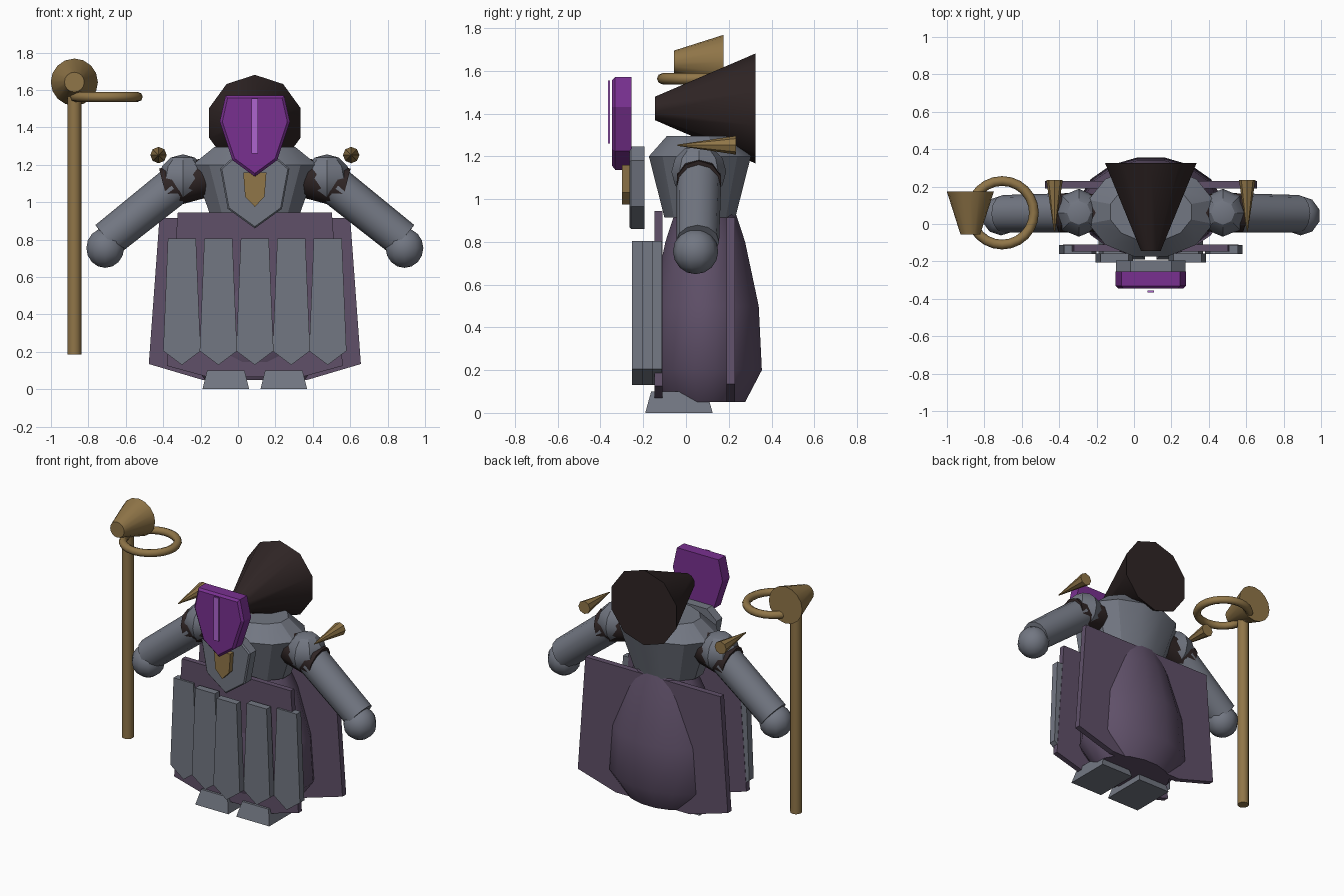
import bpy, bmesh, math
from mathutils import Vector

cube = bpy.data.objects.get("Cube")
if cube:
    bpy.data.objects.remove(cube, do_unlink=True)

CX = 0.09      # middle line of the body
ARM_Y = 0.06   # depth of arms and staff


def material(name, rgb):
    m = bpy.data.materials.new(name)
    m.use_nodes = True
    m.diffuse_color = (*rgb, 1)
    m.node_tree.nodes["Principled BSDF"].inputs["Base Color"].default_value = (*rgb, 1)
    return m


STEEL = material("steel grey", (0.17, 0.185, 0.225))
CLOTH = material("dusky purple", (0.115, 0.08, 0.14))
MASK = material("bright purple", (0.19, 0.03, 0.28))
GLOW = material("pale violet", (0.42, 0.13, 0.62))
GOLD = material("old gold", (0.28, 0.18, 0.065))
DARK = material("dark brown", (0.028, 0.018, 0.018))


def finish(name, bm, mat, smooth=None):
    bmesh.ops.recalc_face_normals(bm, faces=bm.faces)
    me = bpy.data.meshes.new(name)
    bm.to_mesh(me)
    bm.free()
    me.materials.append(mat)
    ob = bpy.data.objects.new(name, me)
    bpy.context.collection.objects.link(ob)
    if smooth:
        bpy.ops.object.select_all(action='DESELECT')
        bpy.context.view_layer.objects.active = ob
        ob.select_set(True)
        bpy.ops.object.shade_smooth_by_angle(angle=math.radians(smooth))
    return ob


def plate(name, half, mat, x, y0, y1, bevel=0):
    """Extrude a mirrored outline, given as (half width, height), from y0 to y1."""
    outline = half + [(-w, z) for w, z in reversed(half) if w > 0]
    bm = bmesh.new()
    front = bm.faces.new([bm.verts.new((x + w, y0, z)) for w, z in outline])
    ext = bmesh.ops.extrude_face_region(bm, geom=[front])
    verts = [v for v in ext["geom"] if isinstance(v, bmesh.types.BMVert)]
    bmesh.ops.translate(bm, verts=verts, vec=(0, y1 - y0, 0))
    if bevel:
        rim = [e for e in bm.edges if all(abs(v.co.y - y0) < 1e-5 for v in e.verts)]
        bmesh.ops.bevel(bm, geom=rim, offset=bevel, segments=1, affect='EDGES')
    return finish(name, bm, mat)


def lathe(name, rings, mat, y, stretch, sides, smooth=None):
    """Stack elliptical rings, given as (depth radius, height)."""
    bm = bmesh.new()
    loops = []
    for r, z in rings:
        angles = [2 * math.pi * (i + 0.5) / sides for i in range(sides)]
        loops.append([bm.verts.new((CX + r * stretch * math.sin(a), y - r * math.cos(a), z))
                      for a in angles])
    for low, high in zip(loops, loops[1:]):
        for i in range(sides):
            j = (i + 1) % sides
            bm.faces.new((low[i], low[j], high[j], high[i]))
    bm.faces.new(loops[0])
    bm.faces.new(loops[-1])
    return finish(name, bm, mat, smooth)


def rod(name, a, b, r1, r2, sides, mat, smooth=None):
    a, b = Vector(a), Vector(b)
    bm = bmesh.new()
    bmesh.ops.create_cone(bm, cap_ends=True, segments=sides, radius1=r1, radius2=r2,
                          depth=(b - a).length)
    turn = (b - a).to_track_quat('Z', 'Y').to_matrix().to_4x4()
    bmesh.ops.transform(bm, matrix=turn, verts=bm.verts)
    bmesh.ops.translate(bm, verts=bm.verts, vec=(a + b) / 2)
    return finish(name, bm, mat, smooth)


def ball(name, centre, r, u, v, mat, smooth=None):
    bm = bmesh.new()
    bmesh.ops.create_uvsphere(bm, u_segments=u, v_segments=v, radius=r)
    bmesh.ops.translate(bm, verts=bm.verts, vec=centre)
    return finish(name, bm, mat, smooth)


# Robe and torso
lathe("robe", [(0.19, 0.05), (0.27, 0.2), (0.255, 0.5), (0.19, 0.8), (0.14, 0.95)],
      CLOTH, 0.09, 1.43, 16, 40)
lathe("torso", [(0.172, 0.915), (0.247, 1.2), (0.16, 1.295)], STEEL, 0.065, 1.4, 12, 25)

# Robe panels behind and in front
plate("back_panel", [(0.51, 0.915), (0.567, 0.135), (0.28, 0.05)], CLOTH, CX, 0.19, 0.23)
plate("front_panel", [(0.412, 0.945), (0.47, 0.125), (0.25, 0.065)], CLOTH, CX, -0.147, -0.11)

# Five hanging armour strips, stepping back from the middle
for i in range(-2, 3):
    y = -0.252 + 0.046 * abs(i)
    plate(f"skirt_strip_{i + 3}", [(0.075, 0.805), (0.1, 0.205), (0, 0.13)],
          STEEL, CX + 0.195 * i, y, y + 0.048)

# Chest shield and badge
plate("chest_shield", [(0.11, 1.245), (0.185, 1.18), (0.145, 0.965), (0, 0.86)],
      STEEL, CX, -0.265, -0.195, 0.008)
plate("chest_badge", [(0.062, 1.16), (0.052, 1.03), (0, 0.975)], GOLD, CX, -0.3, -0.262)

# Hood and mask
hood = rod("hood", (CX, 0.325, 1.424), (CX, -0.145, 1.424), 0.257, 0.055, 10, DARK, 40)
plate("mask", [(0.157, 1.57), (0.188, 1.43), (0.12, 1.225), (0, 1.137)],
      MASK, CX, -0.345, -0.255, 0.014)
plate("mask_stripe", [(0.018, 1.555), (0.018, 1.26)], GLOW, CX, -0.365, -0.356)

# Arms, shoulders and feet on both sides
for side, s in (("right", -1), ("left", 1)):
    def at(x, y, z):
        return (CX + s * x, y, z)

    rod(side + "_upper_arm", at(0.27, ARM_Y, 1.13), at(0.485, ARM_Y, 1.075),
        0.105, 0.108, 10, DARK, 40)
    ball(side + "_shoulder", at(0.385, ARM_Y, 1.128), 0.128, 8, 6, STEEL, 30)
    rod(side + "_forearm", at(0.44, ARM_Y, 1.08), at(0.79, 0.055, 0.80),
        0.105, 0.1, 12, STEEL, 40)
    ball(side + "_hand", at(0.8, 0.045, 0.755), 0.106, 10, 8, STEEL, 40)
    rod(side + "_shoulder_spike", at(0.515, 0.235, 1.252), at(0.515, -0.04, 1.252),
        0.044, 0.003, 8, GOLD, 30)

    bm = bmesh.new()
    bmesh.ops.create_cube(bm, size=1)
    for v in bm.verts:
        top = v.co.z > 0
        v.co.x = CX + s * 0.155 + v.co.x * (0.2 if top else 0.25)
        v.co.y = -0.033 + v.co.y * (0.26 if top else 0.315)
        v.co.z = 0.1 if top else 0
    finish(side + "_foot", bm, STEEL)

# Staff with a flared head and a ring
SX = -0.875
rod("staff_shaft", (SX, ARM_Y, 0.185), (SX, ARM_Y, 1.6), 0.037, 0.037, 12, GOLD, 40)
rod("staff_head", (SX, 0.175, 1.642), (SX, -0.055, 1.642), 0.126, 0.053, 16, GOLD, 40)
bpy.ops.mesh.primitive_torus_add(location=(-0.705, ARM_Y, 1.563), major_radius=0.17,
                                 minor_radius=0.026, major_segments=24, minor_segments=8)
ring = bpy.context.object
ring.name = "staff_ring"
ring.data.materials.append(GOLD)
bpy.ops.object.shade_smooth_by_angle(angle=math.radians(50))
